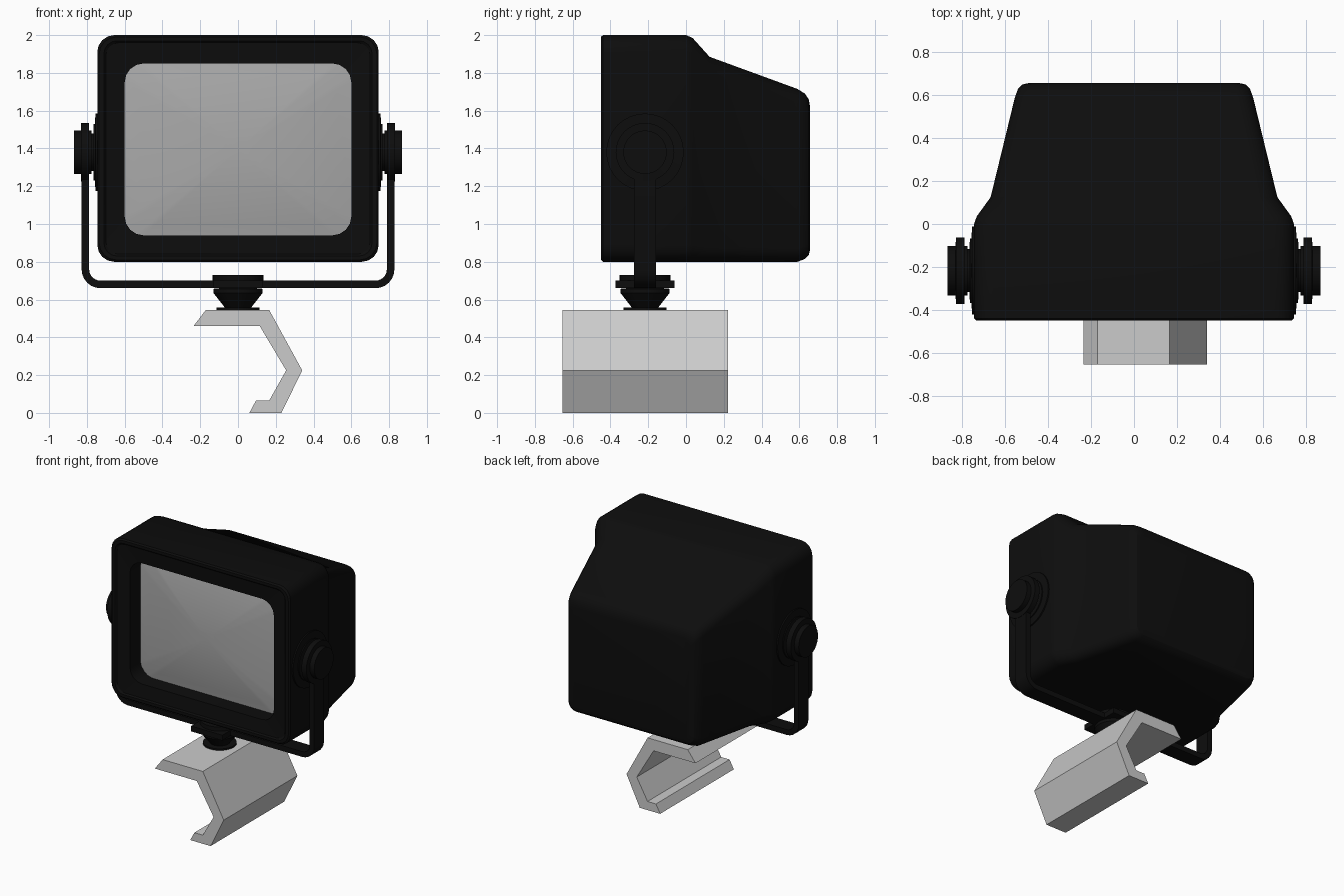
import bpy, bmesh, math
from mathutils import Matrix

cube = bpy.data.objects.get("Cube")
if cube:
    bpy.data.objects.remove(cube, do_unlink=True)


def material(name, value):
    m = bpy.data.materials.new(name)
    m.use_nodes = True
    color = (value, value, value, 1)
    m.diffuse_color = color
    m.node_tree.nodes["Principled BSDF"].inputs["Base Color"].default_value = color
    return m


BLACK = material("black plastic", 0.004)
GLASS = material("grey screen", 0.4)
METAL = material("light grey metal", 0.6)


def finish(name, bm, mat, angle=None):
    bmesh.ops.recalc_face_normals(bm, faces=bm.faces)
    mesh = bpy.data.meshes.new(name)
    bm.to_mesh(mesh)
    bm.free()
    mesh.materials.append(mat)
    ob = bpy.data.objects.new(name, mesh)
    bpy.context.collection.objects.link(ob)
    if angle:
        bpy.ops.object.select_all(action="DESELECT")
        ob.select_set(True)
        bpy.context.view_layer.objects.active = ob
        bpy.ops.object.shade_smooth_by_angle(angle=math.radians(angle))
    return ob


def rounded_rect(hx, z0, z1, r, steps=4):
    """Corner-rounded rectangle in x and z."""
    mid, hz = (z0 + z1) / 2, (z1 - z0) / 2
    pts = []
    for q, (sx, sz) in enumerate([(1, 1), (-1, 1), (-1, -1), (1, -1)]):
        for i in range(steps + 1):
            a = math.pi / 2 * (q + i / steps)
            pts.append((sx * (hx - r) + r * math.cos(a),
                        mid + sz * (hz - r) + r * math.sin(a)))
    return pts


def loft(bm, rings, cap_first=False, cap_last=True):
    """Bridge equal-length rings of 3D points."""
    rows = [[bm.verts.new(p) for p in ring] for ring in rings]
    for a, b in zip(rows, rows[1:]):
        for i in range(len(a)):
            j = (i + 1) % len(a)
            bm.faces.new((a[i], a[j], b[j], b[i]))
    if cap_first:
        bm.faces.new(rows[0])
    if cap_last:
        bm.faces.new(rows[-1])


def extrude(name, outline, y0, y1, mat, angle=None):
    bm = bmesh.new()
    loft(bm, [[(x, y, z) for x, z in outline] for y in (y0, y1)], True, True)
    return finish(name, bm, mat, angle)


def turned(name, profile, matrix, mat, sides=32):
    """Solid of revolution about z from (radius, height) pairs."""
    bm = bmesh.new()
    turn = [2 * math.pi * i / sides for i in range(sides)]
    loft(bm, [[(r * math.cos(a), r * math.sin(a), h) for a in turn]
              for r, h in profile], True, True)
    bm.transform(matrix)
    return finish(name, bm, mat, 30)


# Housing: recessed opening, front rim, then tapering shell to the back
sections = [  # y, half width, bottom, top, corner radius
    (-0.28, 0.60, 0.94, 1.85, 0.10),
    (-0.43, 0.60, 0.94, 1.85, 0.10),
    (-0.44, 0.70, 0.84, 1.96, 0.07),
    (-0.45, 0.71, 0.83, 1.97, 0.07),
    (-0.45, 0.735, 0.81, 1.99, 0.09),
    (-0.44, 0.745, 0.80, 2.00, 0.09),
    (0.00, 0.745, 0.80, 2.00, 0.09),
    (0.035, 0.733, 0.80, 1.985, 0.09),
    (0.125, 0.668, 0.80, 1.885, 0.08),
    (0.59, 0.555, 0.80, 1.715, 0.07),
    (0.63, 0.54, 0.815, 1.69, 0.07),
    (0.65, 0.52, 0.835, 1.66, 0.06),
    (0.657, 0.49, 0.865, 1.62, 0.05),
]
bm = bmesh.new()
loft(bm, [[(x, y, z) for x, z in rounded_rect(hx, z0, z1, r)]
          for y, hx, z0, z1, r in sections])
finish("housing", bm, BLACK, 28)

# Screen: domed glass bulging forward
MID = 1.395
outline = rounded_rect(0.61, 0.93, 1.86, 0.10)
bm = bmesh.new()
rings = []
for s in (1, 0.85, 0.7, 0.55, 0.4, 0.25, 0.1):
    ring = [(x * s, (z - MID) * s) for x, z in outline]
    rings.append([(x, -0.375 + 0.14 * (x * x + z * z), z + MID) for x, z in ring])
loft(bm, rings)
screen = finish("screen", bm, GLASS, 60)

# Yoke: flat U-shaped strap with rounded lower corners
PIVOT_Y, PIVOT_Z = -0.217, 1.38


def u_path(hx, bottom, r):
    pts = [(hx, PIVOT_Z)]
    for i in range(7):
        a = math.pi / 2 * i / 6
        pts.append((hx - r + r * math.cos(a), bottom + r - r * math.sin(a)))
    return pts + [(-x, z) for x, z in reversed(pts)]


extrude("yoke", u_path(0.828, 0.66, 0.10) + u_path(0.788, 0.70, 0.06)[::-1],
        PIVOT_Y - 0.058, PIVOT_Y + 0.058, BLACK, 30)

# Pivot knobs on both sides
knob = [(0.205, 0.74), (0.205, 0.755), (0.15, 0.757), (0.15, 0.765),
        (0.10, 0.766), (0.10, 0.775), (0.115, 0.776), (0.115, 0.789),
        (0.155, 0.79), (0.155, 0.83), (0.115, 0.831), (0.115, 0.868)]
for side, label in ((1, "left"), (-1, "right")):
    place = (Matrix.Translation((0, PIVOT_Y, PIVOT_Z))
             @ Matrix.Rotation(side * math.pi / 2, 4, "Y"))
    turned(label + "_pivot_knob", knob, place, BLACK)

# Swivel joint between yoke and clamp
swivel = [(0.115, 0.543), (0.115, 0.557), (0.07, 0.558), (0.13, 0.635),
          (0.13, 0.657), (0.10, 0.66), (0.10, 0.665), (0.135, 0.666),
          (0.135, 0.73)]
turned("swivel_joint", swivel, Matrix.Translation((0, PIVOT_Y, 0)), BLACK)
extrude("swivel_plate", [(-0.13, 0.66), (0.13, 0.66), (0.13, 0.70), (-0.13, 0.70)],
        PIVOT_Y - 0.155, PIVOT_Y + 0.155, BLACK)

# Mounting clamp: angled hook section
hook = [(-0.235, 0.46), (-0.17, 0.545), (0.165, 0.545), (0.34, 0.225),
        (0.23, 0), (0.06, 0), (0.095, 0.065), (0.165, 0.065),
        (0.255, 0.225), (0.115, 0.46)]
extrude("mounting_clamp", hook, -0.655, 0.222, METAL)
